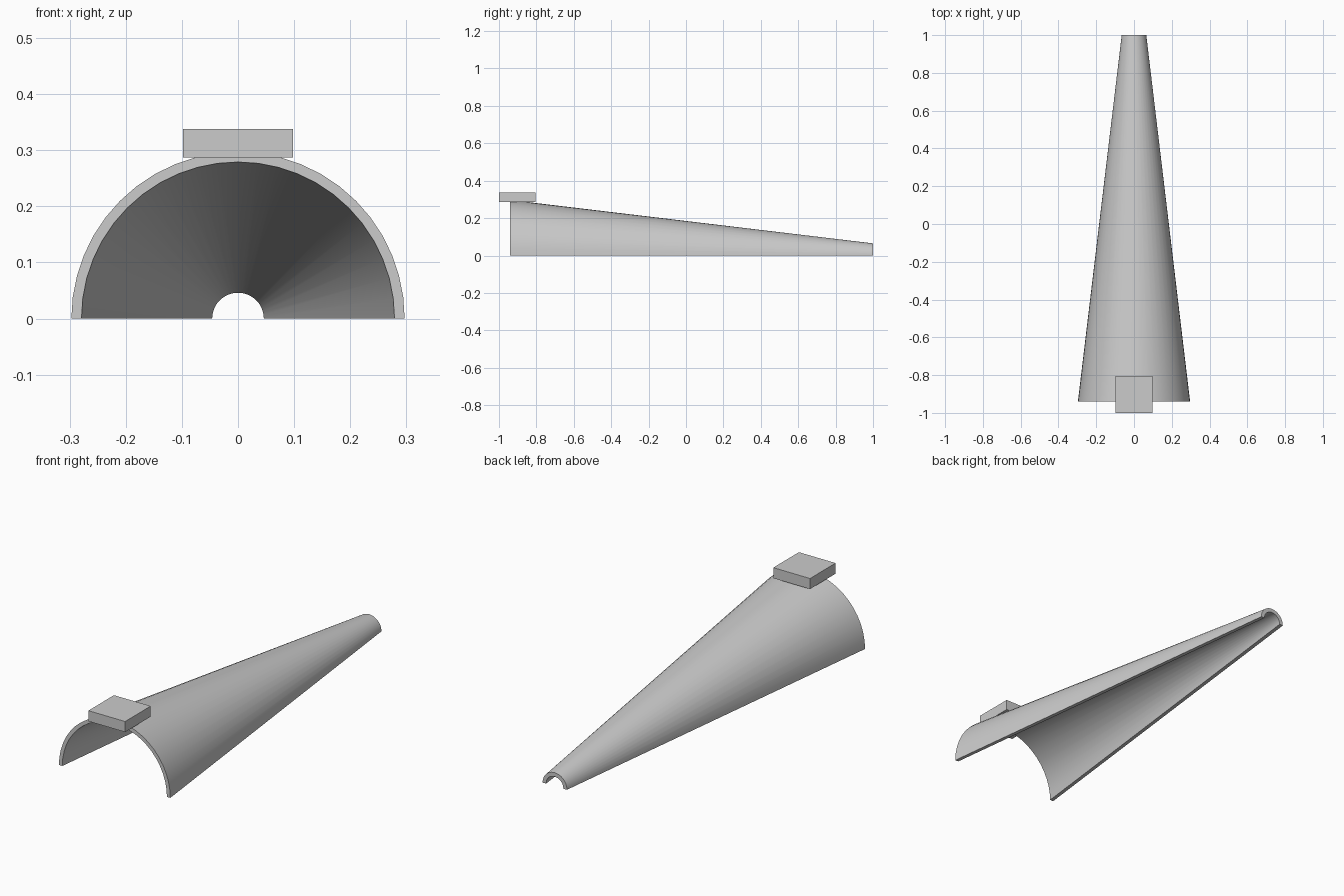
import bpy, bmesh
from math import pi, cos, sin

if "Cube" in bpy.data.objects:
    bpy.data.objects.remove(bpy.data.objects["Cube"])

SEGMENTS = 24


def finish(bm, name):
    bmesh.ops.recalc_face_normals(bm, faces=bm.faces)
    mesh = bpy.data.meshes.new(name)
    bm.to_mesh(mesh)
    bm.free()
    obj = bpy.data.objects.new(name, mesh)
    bpy.context.collection.objects.link(obj)
    return obj


def arc(bm, radius, y):
    return [bm.verts.new((radius * cos(pi * i / SEGMENTS), y, radius * sin(pi * i / SEGMENTS)))
            for i in range(SEGMENTS + 1)]


# Tapered half-round shell, open at both ends
bm = bmesh.new()
rings = [arc(bm, 0.297, -0.94), arc(bm, 0.065, 1.0),
         arc(bm, 0.046, 1.0), arc(bm, 0.279, -0.94)]
for a, b in zip(rings, rings[1:] + rings[:1]):
    for i in range(SEGMENTS):
        bm.faces.new((a[i], a[i + 1], b[i + 1], b[i]))
# Flat bottom edges
for i in (0, SEGMENTS):
    bm.faces.new([r[i] for r in rings])
shell = finish(bm, "half_cone_shell")

# Flat mounting tab on top of the wide end
bm = bmesh.new()
bmesh.ops.create_cube(bm, size=1)
bmesh.ops.scale(bm, vec=(0.196, 0.195, 0.051), verts=bm.verts)
bmesh.ops.translate(bm, vec=(0, -0.9025, 0.3125), verts=bm.verts)
finish(bm, "top_tab")

# Smooth curved surfaces, crisp rims
bpy.context.view_layer.objects.active = shell
shell.select_set(True)
bpy.ops.object.shade_smooth_by_angle(angle=0.5)
